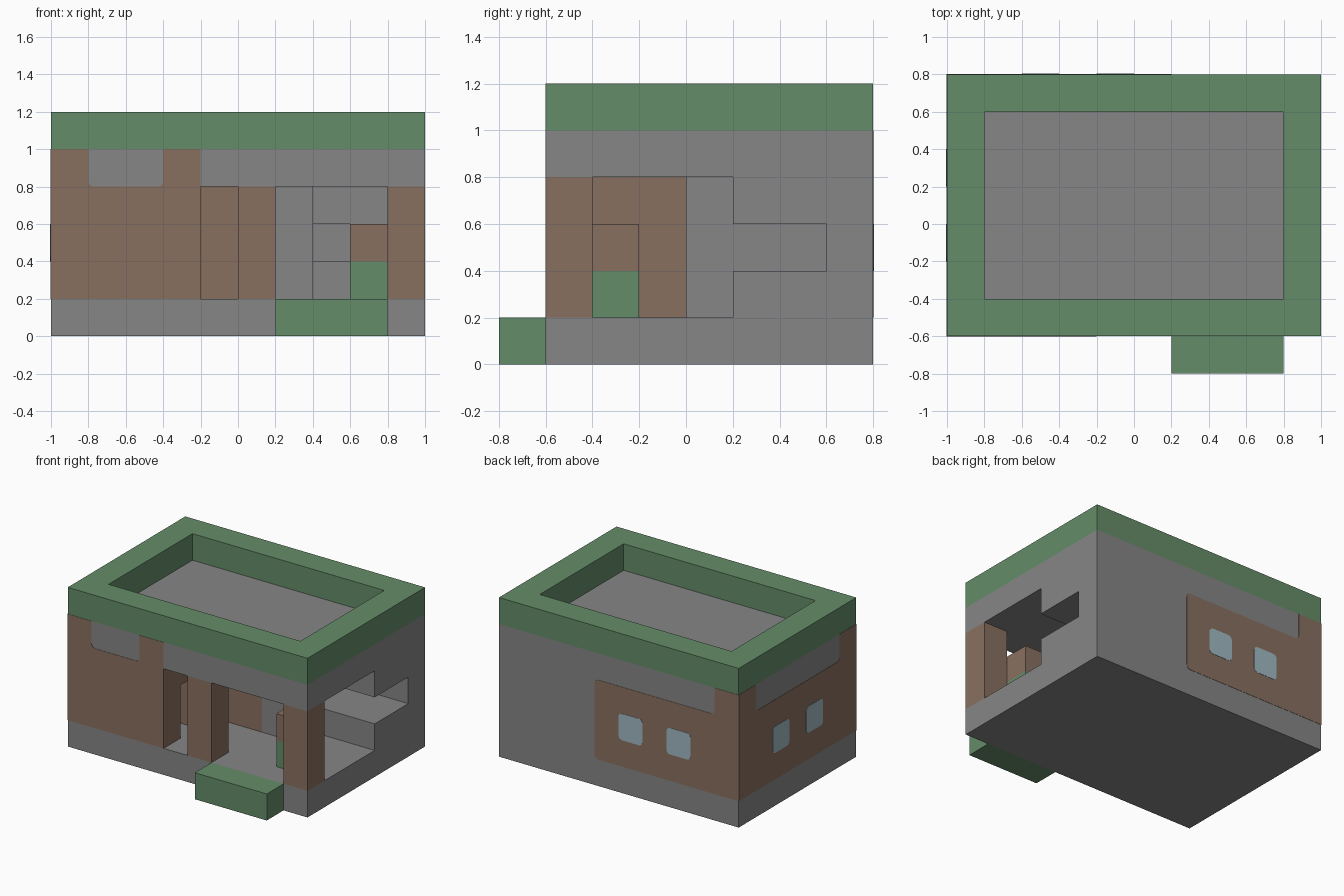
import bpy, bmesh
from math import pi, sin, cos
from mathutils import Vector

cube = bpy.data.objects.get("Cube")
if cube:
    bpy.data.objects.remove(cube, do_unlink=True)


def material(name, rgb):
    m = bpy.data.materials.new(name)
    m.use_nodes = True
    m.diffuse_color = (*rgb, 1)
    for node in m.node_tree.nodes:
        if node.type == 'BSDF_PRINCIPLED':
            node.inputs["Base Color"].default_value = (*rgb, 1)
    return m


STONE = material("grey stone", (0.24, 0.24, 0.24))
GREEN = material("moss green", (0.13, 0.265, 0.14))
BROWN = material("clay brown", (0.25, 0.163, 0.117))
GLASS = material("pale blue glass", (0.35, 0.485, 0.54))


def finish(name, bm, mat):
    bmesh.ops.recalc_face_normals(bm, faces=bm.faces)
    mesh = bpy.data.meshes.new(name)
    bm.to_mesh(mesh)
    bm.free()
    mesh.materials.append(mat)
    ob = bpy.data.objects.new(name, mesh)
    bpy.context.collection.objects.link(ob)
    return ob


def box(name, mat, x, y, z):
    """Box between (low, high) pairs on each axis."""
    bm = bmesh.new()
    bmesh.ops.create_cube(bm, size=1)
    for v in bm.verts:
        v.co = [(a + b) / 2 + c * (b - a) for (a, b), c in zip((x, y, z), v.co)]
    return finish(name, bm, mat)


def rounded(points, r=0.03, steps=4):
    """Outline whose points marked True get a rounded corner."""
    out = []
    for i, (u, v, soft) in enumerate(points):
        p = Vector((u, v))
        if not soft:
            out.append(p)
            continue
        a = (Vector(points[i - 1][:2]) - p).normalized() * r
        b = (Vector(points[(i + 1) % len(points)][:2]) - p).normalized() * r
        for k in range(steps + 1):
            t = k / steps * pi / 2
            out.append(p + a * (1 - sin(t)) + b * (1 - cos(t)))
    return out


SIDES = {
    "front": (lambda u, v: (u, -0.6, v), Vector((0, -1, 0))),
    "back": (lambda u, v: (u, 0.8, v), Vector((0, 1, 0))),
    "left": (lambda u, v: (-1, u, v), Vector((-1, 0, 0))),
}


def plate(name, mat, side, outline, thick):
    place, normal = SIDES[side]
    bm = bmesh.new()
    face = bm.faces.new([bm.verts.new(place(u, v)) for u, v in outline])
    ext = bmesh.ops.extrude_face_region(bm, geom=[face])["geom"]
    verts = [g for g in ext if isinstance(g, bmesh.types.BMVert)]
    bmesh.ops.translate(bm, verts=verts, vec=normal * thick)
    return finish(name, bm, mat)


# Floor, ceiling and entrance step
FULL_X, FULL_Y, WALL = (-1, 1), (-0.6, 0.8), (0.2, 0.8)
box("floor_slab", STONE, FULL_X, FULL_Y, (0, 0.2))
box("ceiling_slab", STONE, FULL_X, FULL_Y, (0.8, 1))
box("entrance_step", GREEN, (0.2, 0.8), (-0.8, -0.6), (0, 0.2))

# Roof parapet: a mitred ring
bm = bmesh.new()
OUTER = [(-1, -0.6), (1, -0.6), (1, 0.8), (-1, 0.8)]
INNER = [(-0.8, -0.4), (0.8, -0.4), (0.8, 0.6), (-0.8, 0.6)]
rings = [[bm.verts.new((x, y, z)) for x, y in loop]
         for loop, z in ((OUTER, 1), (OUTER, 1.2), (INNER, 1.2), (INNER, 1))]
for a, b in zip(rings, rings[1:] + rings[:1]):
    for i in range(4):
        j = (i + 1) % 4
        bm.faces.new((a[i], a[j], b[j], b[i]))
finish("roof_parapet", bm, GREEN)

# Porch columns
for name, x in (("centre_column", (0, 0.2)), ("corner_column", (0.8, 1))):
    box(name, BROWN, x, (-0.6, -0.4), WALL)

# Brown room walls, with a low niche behind the front wall
box("front_wall", BROWN, (-1, -0.2), (-0.6, -0.4), WALL)
box("niche_back", BROWN, (-1, -0.4), (-0.4, -0.2), WALL)
box("niche_lintel", BROWN, (-0.4, -0.2), (-0.4, -0.2), (0.6, 0.8))
box("side_wall", BROWN, (-1, -0.2), (-0.2, 0), WALL)
box("inner_wall", BROWN, (-1, 0.2), (0, 0.6), WALL)

# Grey rear walls, with a deep shelf opening to the side
box("rear_wall", STONE, FULL_X, (0.6, 0.8), WALL)
box("inner_pier", STONE, (0.2, 0.4), (0, 0.6), WALL)
box("shelf_base", STONE, (0.4, 1), (0.2, 0.6), (0.2, 0.4))
box("shelf_top", STONE, (0.4, 1), (0.2, 0.6), (0.6, 0.8))

# Planter beside the corner column
box("planter_base", GREEN, (0.6, 0.8), (-0.4, -0.2), (0.2, 0.4))
box("planter_top", BROWN, (0.6, 0.8), (-0.4, -0.2), (0.4, 0.6))

# Brown cladding with rounded notches
T = 0.002
plate("front_cladding", BROWN, "front", rounded([
    (-1 - T, 0.2, False), (-0.2, 0.2, False), (-0.2, 1, False),
    (-0.4, 1, False), (-0.4, 0.8, True), (-0.8, 0.8, True),
    (-0.8, 1, False), (-1 - T, 1, False)]), T)
plate("left_cladding", BROWN, "left", rounded([
    (-0.6, 0.2, False), (0.8, 0.2, False), (0.8, 1, False),
    (0.6, 1, False), (0.6, 0.8, True), (-0.4, 0.8, True),
    (-0.4, 1, False), (-0.6, 1, False)]), T)
plate("back_cladding", BROWN, "back", rounded([
    (-1 - T, 0.2, False), (0.2, 0.2, True), (0.2, 0.8, True),
    (-0.8, 0.8, True), (-0.8, 1, False), (-1 - T, 1, False)]), T)

# Windows
for side, starts in (("back", (-0.2, -0.6)), ("left", (0.2, -0.2))):
    for n, u in enumerate(starts, 1):
        pane = [(u, 0.4), (u + 0.2, 0.4), (u + 0.2, 0.6), (u, 0.6)]
        plate(f"{side}_window_{n}", GLASS, side,
              rounded([(a, b, True) for a, b in pane]), 2 * T)
